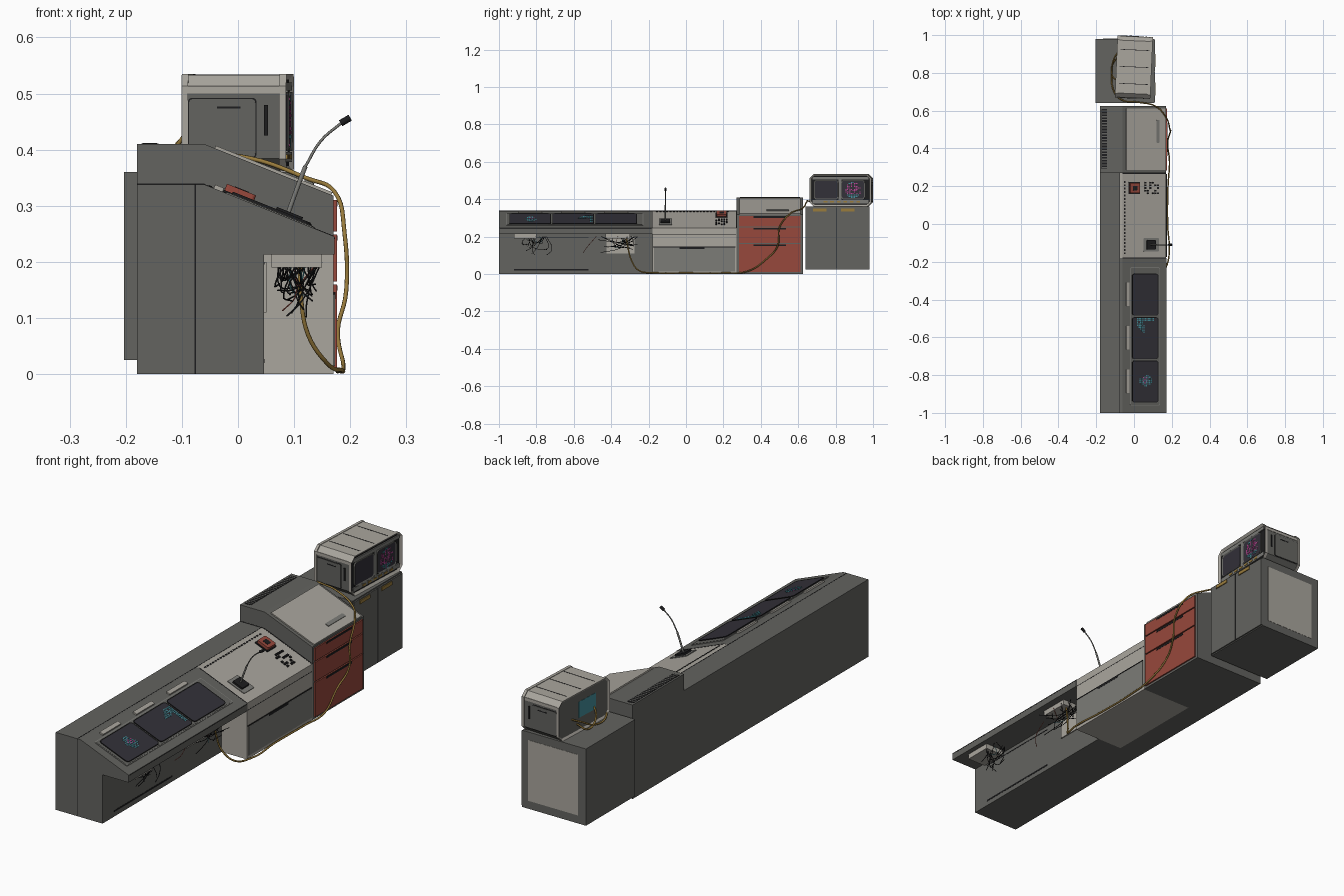
import bpy, bmesh, math, random
from mathutils import Vector, Matrix

if "Cube" in bpy.data.objects:
    bpy.data.objects.remove(bpy.data.objects["Cube"])

random.seed(4)


def mat(name, r, g, b):
    m = bpy.data.materials.new(name)
    m.diffuse_color = (r, g, b, 1)
    m.use_nodes = True
    m.node_tree.nodes["Principled BSDF"].inputs["Base Color"].default_value = m.diffuse_color
    return m


DARK = mat("dark grey", .125, .125, .115)
MID = mat("mid grey", .2, .2, .185)
LIGHT = mat("warm light grey", .40, .38, .34)
SCREEN = mat("screen glass", .032, .03, .04)
BLACK = mat("black", .012, .012, .013)
RED = mat("faded red", .31, .065, .045)
YELLOW = mat("ochre", .32, .2, .045)
TEAL = mat("teal", .06, .28, .33)
PINK = mat("pink", .5, .06, .3)


def finish(name, bm, mats):
    bmesh.ops.recalc_face_normals(bm, faces=bm.faces)
    me = bpy.data.meshes.new(name)
    bm.to_mesh(me)
    bm.free()
    for m in mats:
        me.materials.append(m)
    ob = bpy.data.objects.new(name, me)
    bpy.context.collection.objects.link(ob)
    return ob


def frame(o, u, v):
    u, v = Vector(u).normalized(), Vector(v).normalized()
    m = Matrix((u, v, u.cross(v))).transposed().to_4x4()
    return Matrix.Translation(o) @ m


def front(x): return frame((x, 0, 0), (0, 1, 0), (0, 0, 1))
def back(x): return frame((x, 0, 0), (0, -1, 0), (0, 0, 1))
def top(z): return frame((0, 0, z), (1, 0, 0), (0, 1, 0))
def near(y): return frame((0, y, 0), (1, 0, 0), (0, 0, 1))
def far(y): return frame((0, y, 0), (-1, 0, 0), (0, 0, 1))
def slope(z): return frame((-.06, 0, z), (1, 0, -.4), (0, 1, 0))


def slabs(name, mats, fr, rects, t, r=0, seg=4, inset=None):
    """Plates (u0, v0, u1, v1) on a plane, optionally with rounded corners and a sunk cap."""
    mats = mats if isinstance(mats, list) else [mats]
    bm = bmesh.new()
    for u0, v0, u1, v1 in rects:
        pts = []
        for i, (cu, cv) in enumerate(((u1 - r, v1 - r), (u0 + r, v1 - r), (u0 + r, v0 + r), (u1 - r, v0 + r))):
            for k in range(seg + 1 if r else 1):
                a = math.pi / 2 * (i + k / seg)
                pts.append((cu + r * math.cos(a), cv + r * math.sin(a)) if r else (cu, cv))
        lo = [bm.verts.new(fr @ Vector((*p, 0))) for p in pts]
        hi = [bm.verts.new(fr @ Vector((*p, t))) for p in pts]
        n = len(pts)
        bm.faces.new(lo[::-1])
        cap = bm.faces.new(hi)
        for i in range(n):
            bm.faces.new((lo[i], lo[(i + 1) % n], hi[(i + 1) % n], hi[i]))
        if inset:
            bm.normal_update()
            bmesh.ops.inset_region(bm, faces=[cap], thickness=inset[0], depth=0)
            bmesh.ops.translate(bm, verts=cap.verts, vec=-cap.normal * inset[1])
            cap.material_index = len(mats) - 1
    return finish(name, bm, mats)


def prism(name, m, profile, y0, y1):
    bm = bmesh.new()
    a, b = [[bm.verts.new((x, y, z)) for x, z in profile] for y in (y0, y1)]
    n = len(profile)
    bm.faces.new(a)
    bm.faces.new(b[::-1])
    for i in range(n):
        bm.faces.new((a[i], a[(i + 1) % n], b[(i + 1) % n], b[i]))
    return finish(name, bm, [m])


def tube(name, m, paths, rad, res=6):
    cu = bpy.data.curves.new(name, 'CURVE')
    cu.dimensions = '3D'
    cu.bevel_depth, cu.bevel_resolution, cu.resolution_u = rad, 2, res
    cu.use_fill_caps = True
    for pts in paths:
        s = cu.splines.new('BEZIER')
        s.bezier_points.add(len(pts) - 1)
        for bp, p in zip(s.bezier_points, pts):
            bp.co = p
            bp.handle_left_type = bp.handle_right_type = 'AUTO'
    cu.materials.append(m)
    ob = bpy.data.objects.new(name, cu)
    bpy.context.collection.objects.link(ob)
    return ob


# console bodies
prism("console_spine", DARK, [(-.18, 0), (-.076, 0), (-.076, .338), (-.18, .338)], -1, .27)
prism("screen_desk", DARK, [(-.076, 0), (.046, 0), (.046, .213), (.172, .213), (.172, .245), (-.06, .338), (-.076, .338)], -1, -.18)
prism("control_desk", LIGHT, [(-.076, 0), (.17, 0), (.17, .245), (-.06, .337), (-.076, .337)], -.18, .27)
prism("drawer_unit", DARK, [(-.18, 0), (.17, 0), (.17, .318), (-.06, .41), (-.18, .41)], .27, .625)
slabs("end_seam", BLACK, near(-1), [(-.0775, 0, -.0745, .338)], .0006)
slabs("top_seam", BLACK, top(.338), [(-.0775, -1, -.0745, .27)], .0006)
slabs("slope_seams", BLACK, slope(.338), [(0, -.182, .248, -.178), (0, .266, .248, .27)], .0006)

# three slanted screens with handles
S = slope(.338)
rows = [-.945, -.715, -.485]
slabs("screen_surround", MID, S, [(.042, -.962, .212, -.228)], .002, .008)
slabs("screen_surround_inner", DARK, S, [(.046, -.958, .208, -.232)], .003, .008)
slabs("desk_screens", [BLACK, SCREEN], S, [(.052, y, .202, y + .222) for y in rows], .007, .014, 4, (.004, .002))
slabs("screen_handles", LIGHT, S, [(.018, y + .05, .036, y + .175) for y in rows], .007, .003)


def dots(fr, u, v, w, h, test, step=.009):
    d = step * .36
    return [(u + i * step - d, v + j * step - d, u + i * step + d, v + j * step + d)
            for i in range(int(w / step)) for j in range(int(h / step)) if test(i, j)]


G = slope(.338 + .0055)
slabs("map_pixels", TEAL, G, dots(G, .085, -.61, .10, .12, lambda i, j: j > 10 or (i < 5 and j > 7 - i and random.random() < .85)), .001)
slabs("blip_pixels", TEAL, G, dots(G, .10, -.865, .075, .085, lambda i, j: (i - 3.5) ** 2 + (j - 4) ** 2 < 14 and random.random() < .8), .001)
slabs("blip_core", PINK, G, dots(G, .118, -.84, .03, .036, lambda i, j: (i + j) % 2), .0014)

# underside of the screen desk: boxes, hatch and loose wires
slabs("junction_boxes", LIGHT, top(.19), [(.06, -.92, .15, -.8), (.06, -.43, .14, -.3)], .023)
slabs("open_hatch", LIGHT, front(.046), [(-.425, .11, -.275, .2)], .005)
slabs("wall_grooves", BLACK, front(.046), [(-.92, .02, -.52, .027), (-.92, .195, -.52, .199)], .001)
slabs("lip_line", BLACK, front(.172), [(-.995, .241, -.185, .243)], .0006)


def wire(y, spread):
    a = Vector((random.uniform(.07, .15), y + random.uniform(-spread, spread), .2))
    c = Vector((random.uniform(.07, .14), y + random.uniform(-spread, spread), random.uniform(.1, .19)))
    b = (a + c) / 2 + Vector((random.uniform(-.02, .02), random.uniform(-.03, .03), -.02))
    return [a, b, c]


tube("black_wires", BLACK, [wire(-.8, .06) for _ in range(12)] + [wire(-.36, .11) for _ in range(14)], .0014, 4)
tube("teal_wires", TEAL, [wire(-.8, .05), wire(-.4, .08)], .0012, 4)
tube("red_wires", RED, [wire(-.5, .06), wire(-.35, .06)], .0012, 4)

# control desk: front panels, button, keys
slabs("desk_lower_panel", MID, front(.17), [(-.172, .014, .262, .142)], .003)
slabs("desk_panel_gaps", BLACK, front(.17), [(-.176, .143, .264, .146), (-.035, .134, .1, .143)], .0036)
slabs("desk_lip_line", BLACK, front(.17), [(-.178, .212, .268, .214)], .0006)
slabs("button_base", BLACK, S, [(.032, .158, .098, .222)], .004, .004)
slabs("alarm_button", RED, S, [(.037, .163, .093, .217)], .016, .006)
slabs("button_mark", BLACK, S, [(.052, .178, .078, .202)], .017, .004)
slabs("small_keys", BLACK, S, [(.125 + i * .014, .158 + j * .014, .134 + i * .014, .167 + j * .014)
      for i in range(6) for j in range(5) if random.random() < .7], .005)
slabs("key_ledge", BLACK, S, [(.008, -.16 + i * .018, .014, -.15 + i * .018) for i in range(22)], .002)

# microphone
slabs("mic_plate", MID, S, [(.118, -.145, .205, -.075)], .003, .004)
slabs("mic_base", BLACK, S, [(.135, -.135, .185, -.085)], .011, .004)
tube("mic_sleeve", MID, [[(.088, -.11, .283), (.103, -.11, .325), (.12, -.11, .37)]], .004)
tube("mic_stalk", MID, [[(.12, -.11, .37), (.148, -.11, .416), (.186, -.11, .449)]], .0025)
tube("mic_head", BLACK, [[(.183, -.11, .447), (.2, -.11, .457)]], .006)

# drawer unit
C = slope(.41)
slabs("drawer_unit_lid", LIGHT, C, [(.02, .285, .244, .612)], .005)
slabs("lid_grip", MID, C, [(.19, .43, .208, .55)], .008, .004)
slabs("drawers", RED, front(.17), [(.283, .254, .612, .31), (.283, .165, .612, .249), (.283, .01, .612, .16)], .006)
slabs("drawer_grips", BLACK, front(.176), [(.36, z, .535, z + .009) for z in (.3, .238, .149)], .001)
slabs("vent_strip", BLACK, top(.41), [(-.172, .29, -.142, .61)], .001)
slabs("vent_slats", DARK, top(.411), [(-.17, .295 + i * .015, -.144, .301 + i * .015) for i in range(21)], .001)
slabs("unit_seam", BLACK, near(.27), [(-.18, .338, -.06, .340)], .0006)

# end cabinet
prism("cabinet", DARK, [(-.203, .025), (.105, .025), (.105, .36), (-.203, .36)], .64, .98)
slabs("cabinet_doors", DARK, front(.105), [(.643, .03, .804, .355), (.808, .03, .977, .355)], .006)
slabs("door_gap", BLACK, front(.105), [(.803, .03, .809, .355)], .003)
slabs("door_pulls", YELLOW, front(.111), [(.68, .335, .75, .35), (.83, .335, .9, .35)], .004)
slabs("cabinet_end_panel", LIGHT, far(.98), [(-.075, .06, .165, .325)], .001)

# twin monitor, turned slightly
T = Matrix.Translation((0, .83, 0)) @ Matrix.Rotation(math.radians(-2.5), 4, 'Z')
body = slabs("monitor_body", [DARK, LIGHT], T @ front(-.088), [(-.162, .362, .162, .533)], .17, .022, 1)
for p in body.data.polygons:
    p.material_index = int(p.normal.z > .3)
slabs("monitor_front_bezel", [LIGHT, BLACK], T @ front(.08), [(-.165, .361, .165, .535)], .013, .022, 1, (.011, .008))
slabs("monitor_back_bezel", [LIGHT, DARK], T @ back(-.082), [(-.165, .361, .165, .535)], .012, .022, 1, (.014, .009))
slabs("monitor_light_cap", LIGHT, T @ near(-.162), [(-.088, .5, .082, .513)], .0015)
slabs("monitor_light_cap_far", LIGHT, T @ far(.162), [(-.082, .5, .088, .513)], .0015)
slabs("monitor_mullions", MID, T @ front(.085), [(-.15, .378, .15, .396), (-.15, .505, .15, .52), (-.011, .39, .004, .51)], .005)
slabs("monitor_screens", [DARK, SCREEN], T @ front(.085), [(-.142, .398, -.012, .503), (.004, .398, .13, .503)], .007, .016, 4, (.005, .003))
slabs("monitor_keys", YELLOW, T @ front(.09), [(-.09 + i * .035, .383, -.07 + i * .035, .391) for i in range(6)], .002)
slabs("top_grooves", BLACK, T @ top(.533), [(-.076, y, .078, y + .003) for y in (-.09, 0, .09)], .0008)
slabs("rear_port", TEAL, T @ back(-.086), [(-.03, .42, .08, .49)], .003)
for nm, fr, s in (("near", T @ near(-.162), 1), ("far", T @ far(.162), -1)):
    def R(a, b, c, d): return (min(a * s, c * s), b, max(a * s, c * s), d)
    slabs(nm + "_panel_outline", BLACK, fr, [R(-.082, .385, .04, .492)], .001, .006)
    slabs(nm + "_panel", DARK, fr, [R(-.08, .387, .038, .49)], .003, .006)
    slabs(nm + "_panel_grips", BLACK, fr, [R(-.03, .473, .012, .477), R(.054, .425, .061, .48)], .004)
D = T @ front(.0895)
disc = dots(D, .022, .408, .095, .09, lambda i, j: (i - 6) ** 2 + (j - 5.5) ** 2 < 33, .0075)
slabs("globe_pink", PINK, D, [q for i, q in enumerate(disc) if random.random() < .6], .001)
slabs("globe_teal", TEAL, D, [q for q in disc if q[1] < .425 or q[1] > .47 and random.random() < .4], .0013)

# long yellow cable from the monitor to the screen desk
tube("long_cable", YELLOW, [[(-.085, .91, .43), (-.108, .87, .41), (-.118, .8, .375), (-.105, .7, .37), (-.06, .655, .39),
     (.02, .645, .385), (.12, .62, .35), (.172, .56, .325), (.19, .5, .25), (.193, .49, .15), (.178, .43, .08),
     (.188, .33, .015), (.18, .2, .006), (.178, 0, .006), (.185, -.17, .007), (.16, -.25, .018), (.125, -.29, .07),
     (.112, -.31, .14), (.11, -.32, .2)],
     [(-.085, .76, .44), (-.112, .78, .40), (-.115, .84, .37), (-.09, .88, .40)]], .0038)
